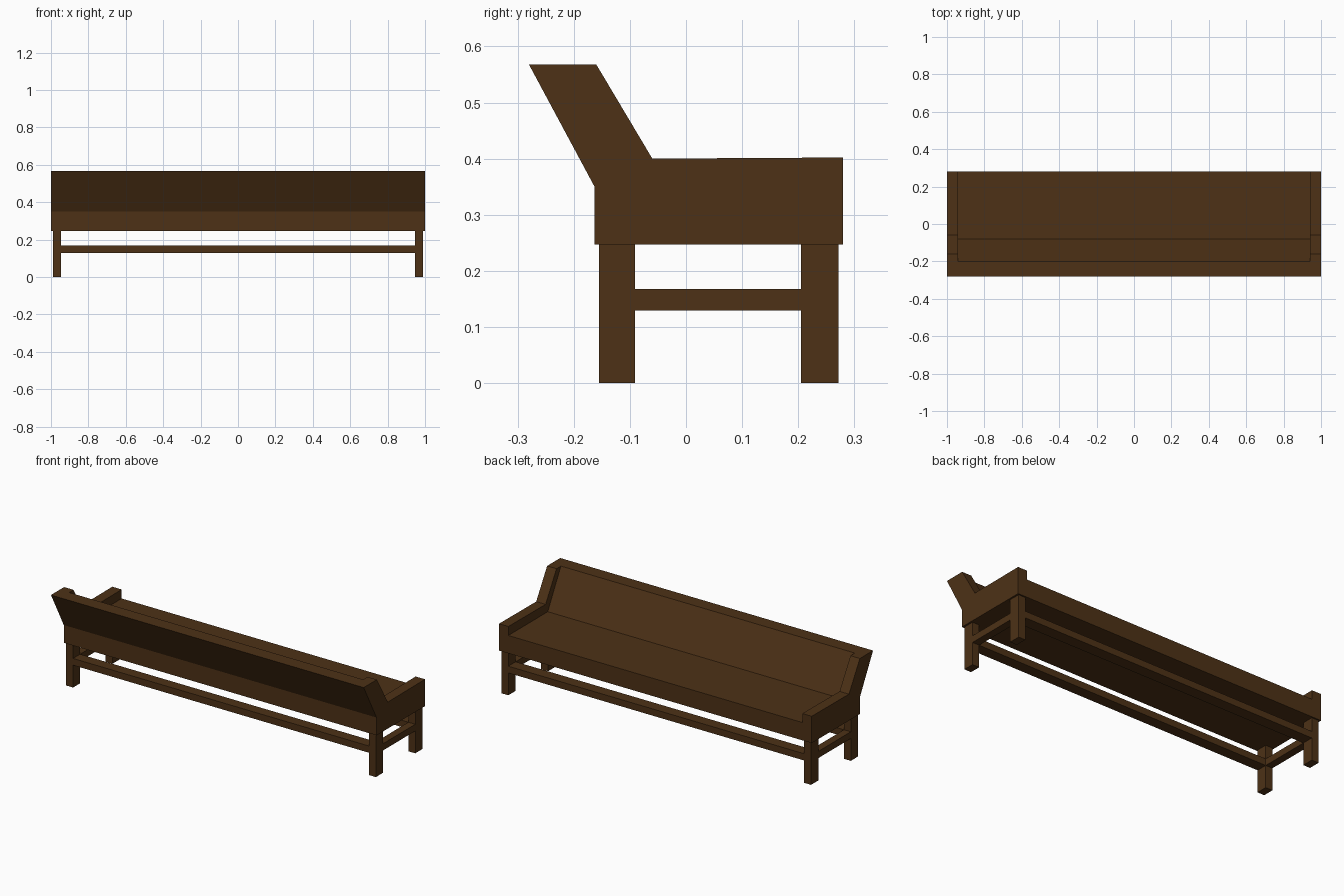
import bpy, bmesh

if "Cube" in bpy.data.objects:
    bpy.data.objects.remove(bpy.data.objects["Cube"])

wood = bpy.data.materials.new("dark_wood")
wood.diffuse_color = (0.075, 0.031, 0.008, 1)
wood.use_nodes = True
wood.node_tree.nodes["Principled BSDF"].inputs["Base Color"].default_value = wood.diffuse_color


def extrude_profile(name, profile, x0, x1):
    """Solid made by sweeping a (y, z) outline from x0 to x1."""
    bm = bmesh.new()
    face = bm.faces.new([bm.verts.new((x0, y, z)) for y, z in profile])
    out = bmesh.ops.extrude_face_region(bm, geom=[face])
    verts = [v for v in out["geom"] if isinstance(v, bmesh.types.BMVert)]
    bmesh.ops.translate(bm, verts=verts, vec=(x1 - x0, 0, 0))
    bmesh.ops.recalc_face_normals(bm, faces=bm.faces)
    mesh = bpy.data.meshes.new(name)
    bm.to_mesh(mesh)
    bm.free()
    mesh.materials.append(wood)
    obj = bpy.data.objects.new(name, mesh)
    bpy.context.collection.objects.link(obj)
    return obj


def box(name, x, y, z):
    return extrude_profile(name, [(y[0], z[0]), (y[1], z[0]), (y[1], z[1]), (y[0], z[1])], *x)


BOTTOM, SEAT, TOP = 0.247, 0.35, 0.568
LEG_Y = {"rear": (-0.155, -0.091), "front": (0.205, 0.272)}
RAIL_Z = (0.129, 0.168)

# Seat slab and leaning backrest between the end panels
box("seat", (-0.94, 0.94), (-0.08, 0.28), (BOTTOM, SEAT))
extrude_profile("backrest", [(-0.163, BOTTOM), (-0.08, BOTTOM), (-0.08, SEAT),
                             (-0.20, TOP), (-0.28, TOP), (-0.163, 0.35)], -0.94, 0.94)

# End panels with low arms, following the slope of the back
end_profile = [(-0.163, BOTTOM), (0.28, BOTTOM), (0.28, 0.402), (-0.06, 0.40),
               (-0.16, TOP), (-0.28, TOP), (-0.163, 0.35)]

for side, s in (("left", -1), ("right", 1)):
    extrude_profile(f"{side}_end_panel", end_profile, *sorted((s * 0.94, s)))
    leg_x = sorted((s * 0.946, s * 0.99))
    # Legs and the short stretcher joining them
    for row, y in LEG_Y.items():
        box(f"{side}_{row}_leg", leg_x, y, (0, BOTTOM))
    box(f"{side}_stretcher", leg_x, (LEG_Y["rear"][1], LEG_Y["front"][0]), RAIL_Z)

# Long stretchers
for row, y in LEG_Y.items():
    box(f"{row}_stretcher", (-0.946, 0.946), y, RAIL_Z)
